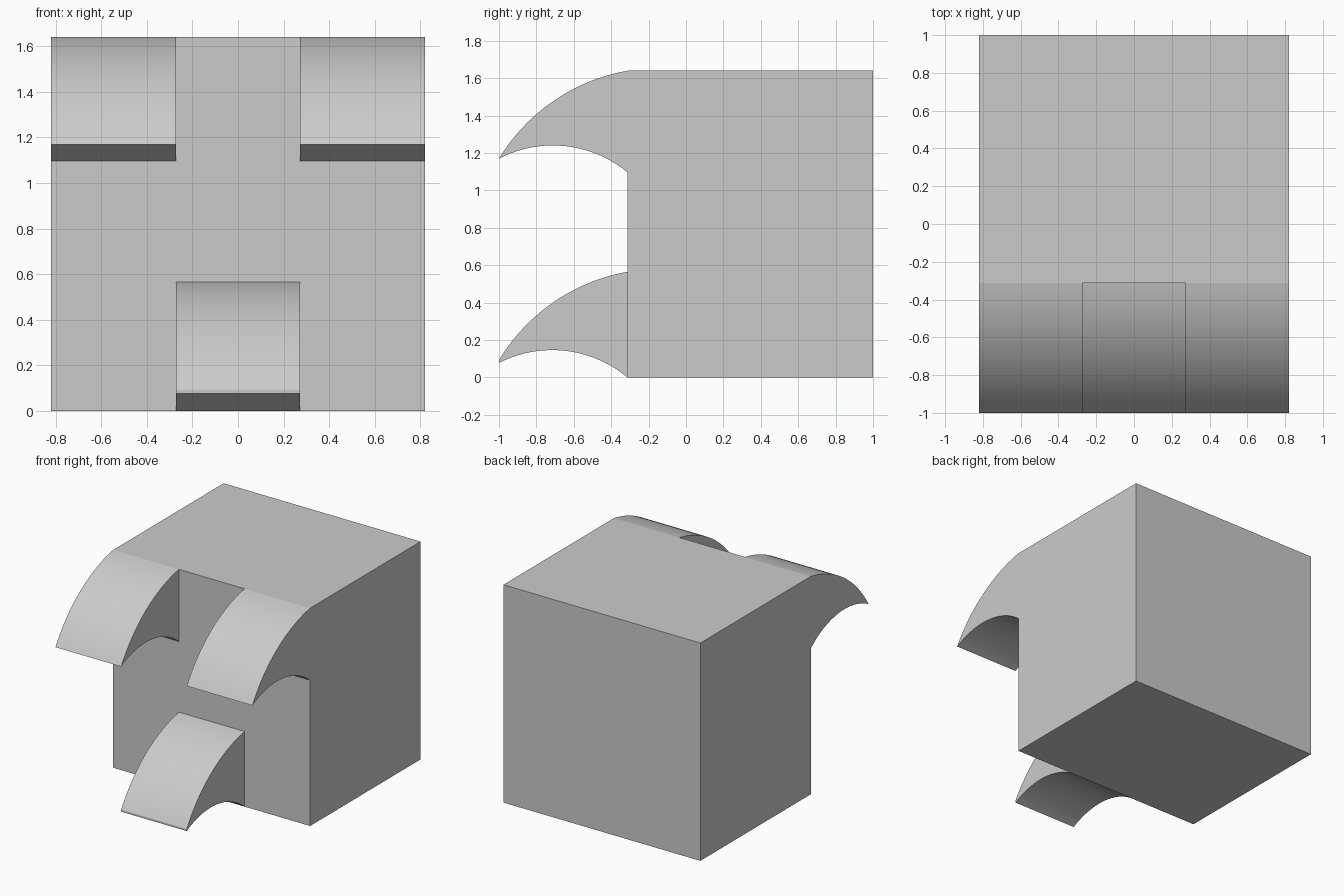
import bpy, bmesh, math
from mathutils import Vector

cube = bpy.data.objects.get("Cube")
if cube:
    bpy.data.objects.remove(cube, do_unlink=True)

GREY = (0.6, 0.6, 0.6, 1.0)
grey = bpy.data.materials.new("plain grey")
grey.use_nodes = True
grey.diffuse_color = GREY
grey.node_tree.nodes["Principled BSDF"].inputs["Base Color"].default_value = GREY

HALF_W, HEIGHT, FRONT, BACK = 0.82, 1.64, -0.313, 1.0
CLAW_HALF = 0.273


def arc(start, end, bulge, steps=20):
    """Circular arc in (y, z) from start to end, rising by bulge above the chord."""
    a, b = Vector(start), Vector(end)
    half = (b - a).length / 2
    radius = (half * half + bulge * bulge) / (2 * bulge)
    along = (b - a).normalized()
    up = Vector((-along.y, along.x))
    if up.y < 0:
        up.negate()
    centre = (a + b) / 2 + up * (bulge - radius)
    sweep = math.asin(half / radius)
    angles = [sweep * (2 * i / steps - 1) for i in range(steps + 1)]
    return [centre + radius * (along * math.sin(t) + up * math.cos(t)) for t in angles]


def extrude_profile(name, profile, x0, x1):
    """Solid made by sweeping a (y, z) outline from x0 to x1."""
    bm = bmesh.new()
    face = bm.faces.new([bm.verts.new((x0, y, z)) for y, z in profile])
    swept = bmesh.ops.extrude_face_region(bm, geom=[face])["geom"]
    verts = [v for v in swept if isinstance(v, bmesh.types.BMVert)]
    bmesh.ops.translate(bm, verts=verts, vec=(x1 - x0, 0, 0))
    bmesh.ops.recalc_face_normals(bm, faces=bm.faces)
    mesh = bpy.data.meshes.new(name)
    bm.to_mesh(mesh)
    bm.free()
    mesh.materials.append(grey)
    obj = bpy.data.objects.new(name, mesh)
    bpy.context.collection.objects.link(obj)
    return obj


def claw(name, x0, x1, base, root_top, tip_top, tip_low):
    """Curved claw: convex upper arc, hollow lower arc, rooted on the front."""
    upper = arc((FRONT, root_top), (-1, tip_top), 0.09)
    lower = arc((-1, tip_low), (FRONT, base), 0.104)
    if tip_top == tip_low:
        lower = lower[1:]
    return extrude_profile(name, upper + lower, x0, x1)


# Block
block = [(FRONT, 0), (BACK, 0), (BACK, HEIGHT), (FRONT, HEIGHT)]
parts = [extrude_profile("body", block, -HALF_W, HALF_W)]

# Two upper claws flush with the sides, one lower claw in the middle
for name, side in (("left_upper_claw", 1), ("right_upper_claw", -1)):
    parts.append(claw(name, side * CLAW_HALF, side * HALF_W, 1.097, HEIGHT, 1.17, 1.17))
parts.append(claw("lower_claw", -CLAW_HALF, CLAW_HALF, 0.0, 0.565, 0.093, 0.078))

# Smooth arcs, crisp edges
bpy.ops.object.select_all(action="DESELECT")
for obj in parts:
    obj.select_set(True)
bpy.context.view_layer.objects.active = parts[0]
bpy.ops.object.shade_smooth_by_angle(angle=math.radians(8))
